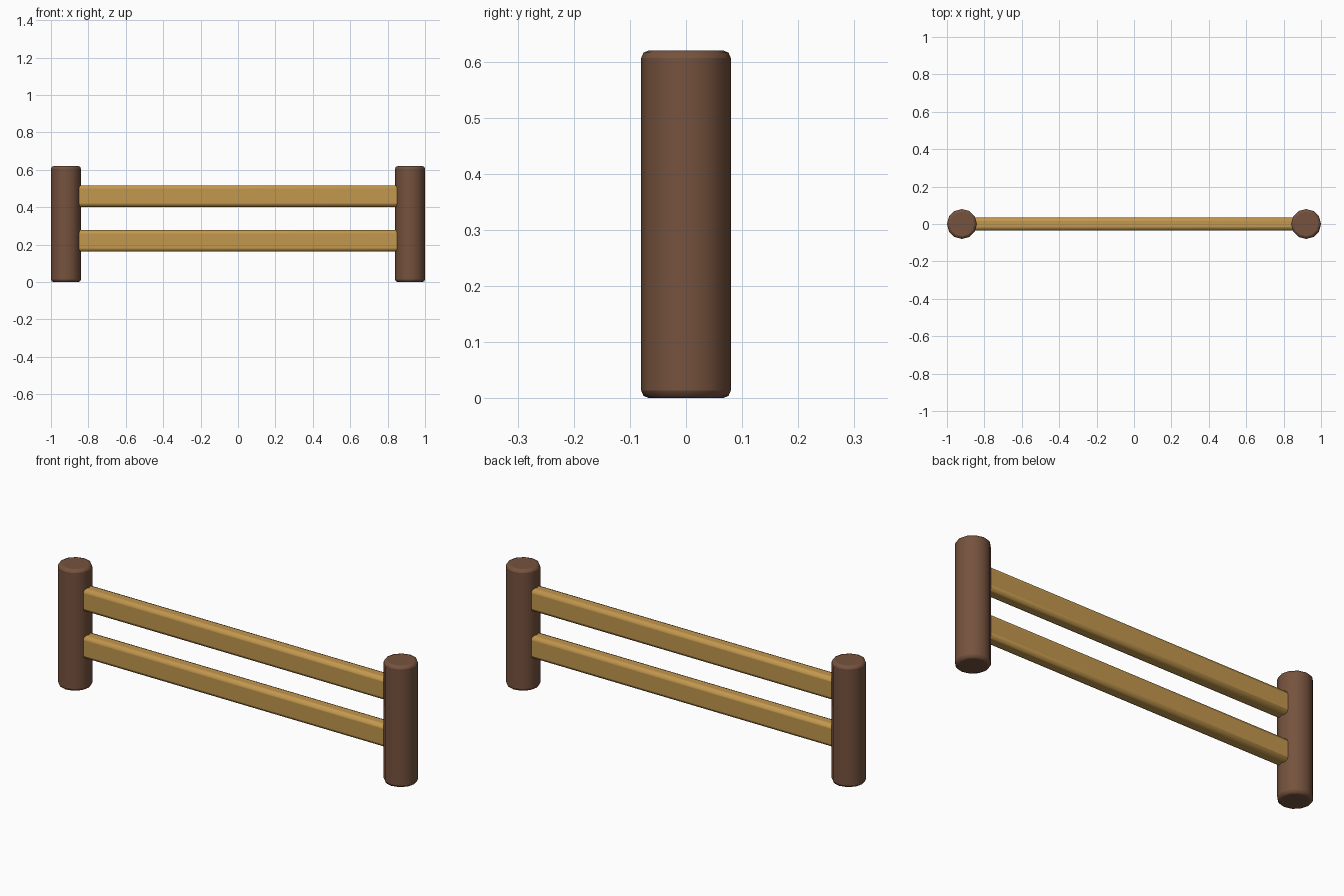
import bpy

if "Cube" in bpy.data.objects:
    bpy.data.objects.remove(bpy.data.objects["Cube"])


def finish(obj, name, material, width):
    obj.name = name
    obj.data.materials.append(material)
    bevel = obj.modifiers.new("soft_edges", 'BEVEL')
    bevel.width = width
    bevel.segments = 2
    bevel.limit_method = 'ANGLE'
    bevel.angle_limit = 0.7
    bpy.ops.object.shade_smooth_by_angle(angle=0.7)


def wood(name, color):
    mat = bpy.data.materials.new(name)
    mat.diffuse_color = color
    mat.use_nodes = True
    mat.node_tree.nodes["Principled BSDF"].inputs["Base Color"].default_value = mat.diffuse_color
    return mat


dark = wood("dark_wood", (0.18, 0.085, 0.047, 1))
light = wood("light_wood", (0.54, 0.31, 0.075, 1))

# Round end posts
for side, x in (("left", -0.92), ("right", 0.92)):
    bpy.ops.mesh.primitive_cylinder_add(vertices=12, radius=0.08, depth=0.62,
                                        location=(x, 0, 0.31))
    finish(bpy.context.object, side + "_post", dark, 0.014)

# Horizontal rails, their ends sunk into the posts
for level, z in (("lower", 0.22), ("upper", 0.46)):
    bpy.ops.mesh.primitive_cube_add(size=1, location=(0, 0, z))
    rail = bpy.context.object
    rail.scale = (1.84, 0.07, 0.115)
    bpy.ops.object.transform_apply(location=False, rotation=False, scale=True)
    finish(rail, level + "_rail", light, 0.018)
    rail.data.update()
